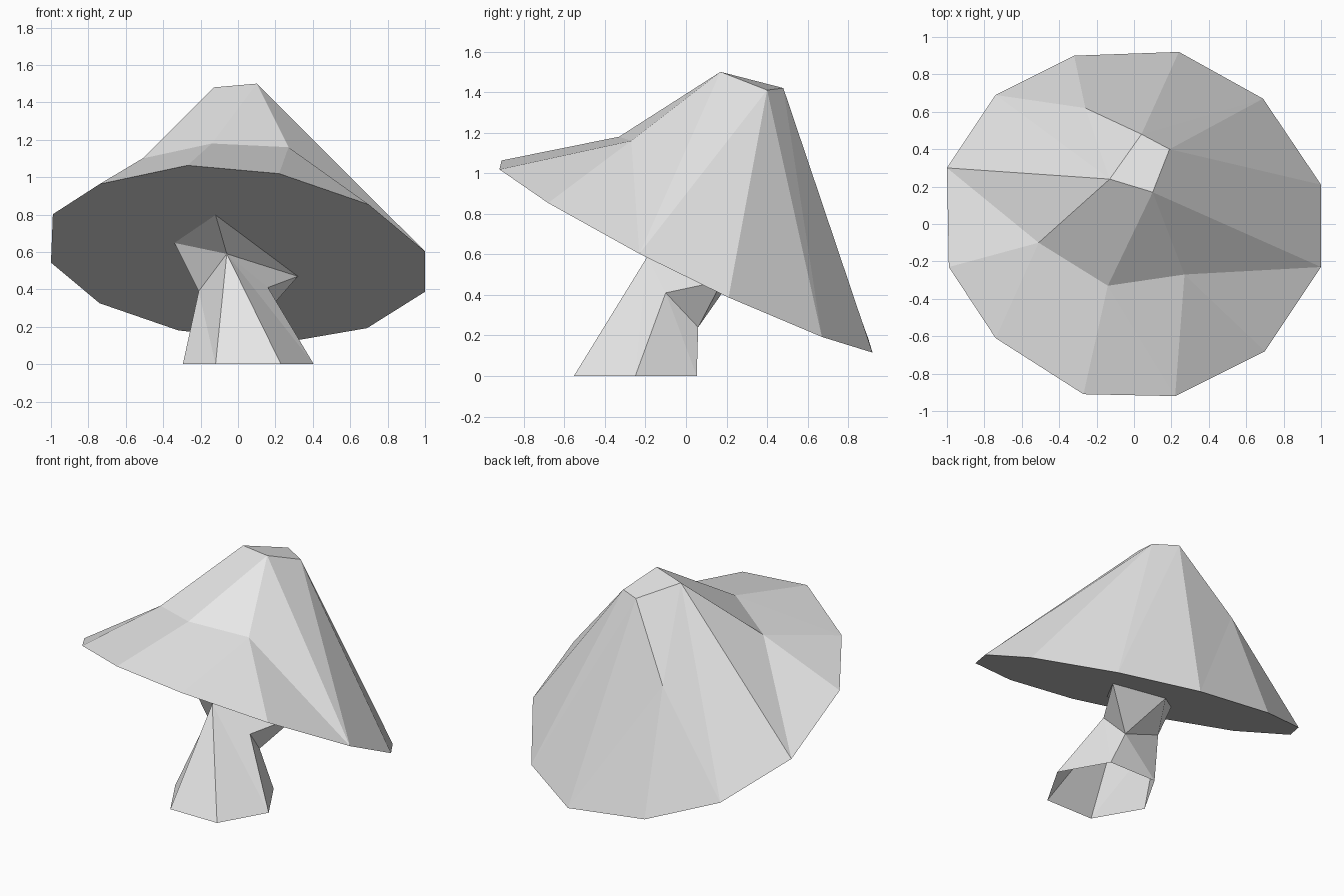
import bpy
import bmesh
from math import cos, sin, radians

cube = bpy.data.objects.get("Cube")
if cube:
    bpy.data.objects.remove(cube, do_unlink=True)

GREY = (0.8, 0.8, 0.8, 1.0)
grey = bpy.data.materials.new("light_grey")
grey.use_nodes = True
grey.diffuse_color = GREY
grey.node_tree.nodes["Principled BSDF"].inputs["Base Color"].default_value = GREY


def on_gills(x, y):
    """Point on the tilted plane of the cap's underside."""
    return (x, y, 0.59 - 0.10 * x - 0.49 * y)


def add_loop(bm, points):
    return [bm.verts.new(p) for p in points]


def stitch(bm, lower, upper, steps):
    """Join two closed loops with triangles; each step advances one loop."""
    i = j = 0
    for step in steps:
        a, b = lower[i % len(lower)], upper[j % len(upper)]
        if step == "r":
            i += 1
            bm.faces.new((a, lower[i % len(lower)], b))
        else:
            j += 1
            bm.faces.new((a, upper[j % len(upper)], b))


def finish(bm, name):
    mesh = bpy.data.meshes.new(name)
    bm.to_mesh(mesh)
    bm.free()
    mesh.materials.append(grey)
    obj = bpy.data.objects.new(name, mesh)
    bpy.context.collection.objects.link(obj)
    return obj


# Cap: tilted twelve-sided rim, uneven shoulder and a small crown
bm = bmesh.new()
rim = add_loop(bm, [on_gills(x, y) for x, y in (
    (-0.99, -0.23), (-0.74, -0.61), (-0.27, -0.91), (0.22, -0.92),
    (0.70, -0.68), (1.0, -0.23), (1.0, 0.21), (0.69, 0.67),
    (0.24, 0.92), (-0.32, 0.90), (-0.74, 0.69), (-1.0, 0.30))])
shoulder = add_loop(bm, (
    (-0.51, -0.10, 1.10), (-0.14, -0.33, 1.18), (0.27, -0.27, 1.16),
    (0.10, 0.17, 1.50), (0.19, 0.40, 1.41), (0.04, 0.48, 1.42),
    (-0.26, 0.62, 0.96), (-0.13, 0.24, 1.48)))
stitch(bm, rim, shoulder, "rlrrlrrllrrlrlrrlrlr")
left, front, right, peak, back_right, back, dent, peak_left = shoulder
for face in ((left, front, peak, peak_left), (front, right, peak),
             (peak, back_right, back, peak_left), (peak_left, back, dent)):
    bm.faces.new(face)
bm.faces.new(rim[::-1])
finish(bm, "mushroom_cap")

# Stem: open six-sided foot, pinched waist, flaring up into the cap
bm = bmesh.new()
foot = add_loop(bm, [
    (0.055 + 0.35 * cos(radians(a)), -0.25 + 0.35 * sin(radians(a)), 0)
    for a in range(240, 600, 60)])
waist = add_loop(bm, (
    (-0.06, -0.19, 0.59), (0.16, -0.10, 0.41),
    (0.12, 0.06, 0.24), (-0.21, -0.02, 0.39)))
neck = add_loop(bm, [on_gills(x, y) for x, y in (
    (-0.12, -0.40), (0.32, 0.18), (-0.06, 0.23), (-0.34, -0.05))])
stitch(bm, foot, waist, "rrlrlrlrrl")
stitch(bm, waist, neck, "lrrlrlrl")
finish(bm, "mushroom_stem")
